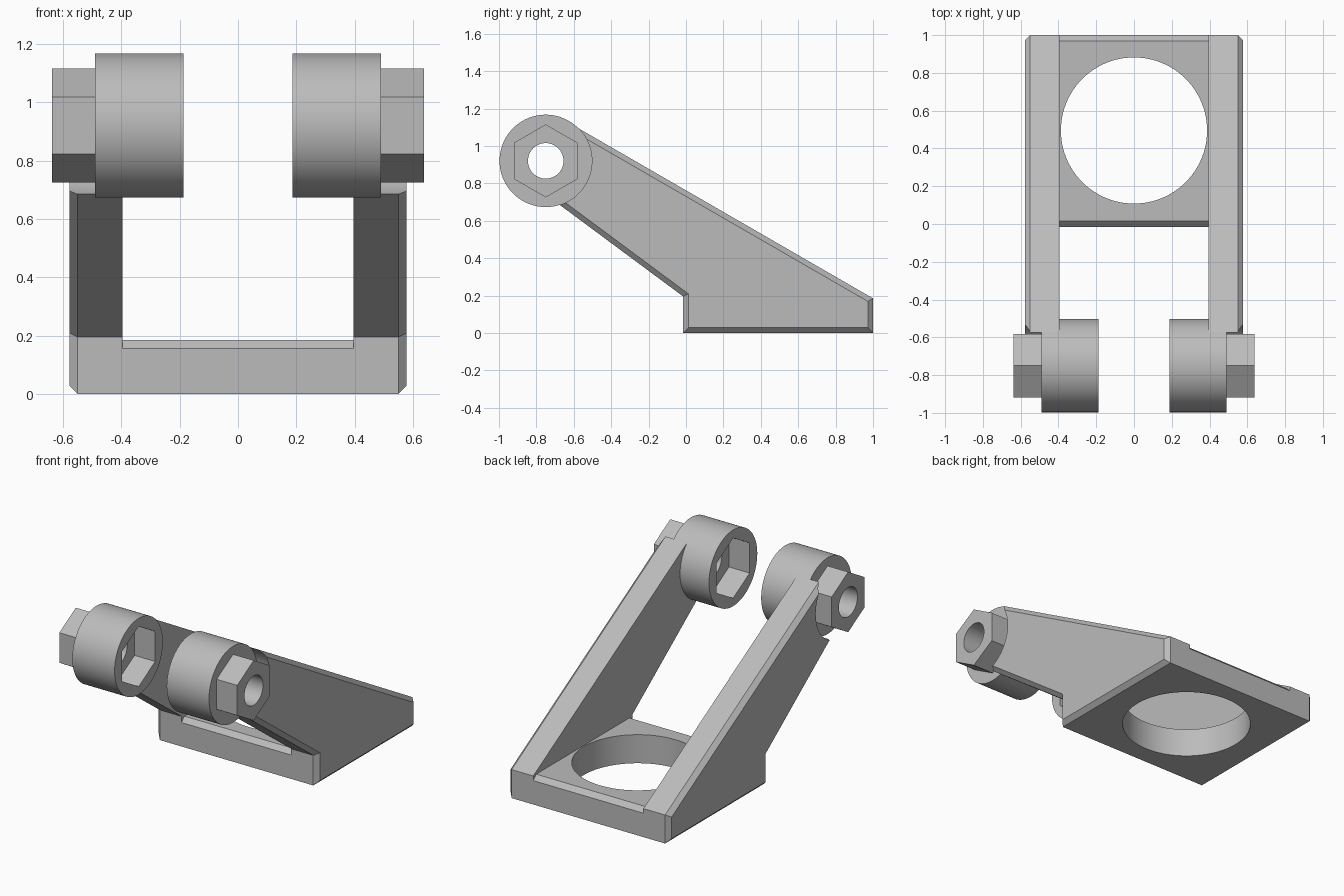
import bpy, bmesh, math

cube = bpy.data.objects.get("Cube")
if cube:
    bpy.data.objects.remove(cube, do_unlink=True)

grey = bpy.data.materials.new("plain grey")
grey.use_nodes = True
COLOUR = (0.5, 0.5, 0.5, 1)
grey.diffuse_color = COLOUR
grey.node_tree.nodes["Principled BSDF"].inputs["Base Color"].default_value = COLOUR

PIVOT_Y, PIVOT_Z = -0.75, 0.92
BOSS_R, BOSS_END = 0.247, 0.49
CHAMFER = 0.028


def loft(name, sections):
    """Solid through (x, [(y, z), ...]) cross-sections."""
    bm = bmesh.new()
    rings = [[bm.verts.new((x, y, z)) for y, z in pts] for x, pts in sections]
    n = len(rings[0])
    for a, b in zip(rings, rings[1:]):
        for i in range(n):
            j = (i + 1) % n
            bm.faces.new((a[i], a[j], b[j], b[i]))
    bm.faces.new(rings[0])
    bm.faces.new(rings[-1])
    bmesh.ops.recalc_face_normals(bm, faces=bm.faces)
    mesh = bpy.data.meshes.new(name)
    bm.to_mesh(mesh)
    bm.free()
    mesh.materials.append(grey)
    obj = bpy.data.objects.new(name, mesh)
    bpy.context.collection.objects.link(obj)
    return obj


def ring(sides, radius):
    """Regular polygon around the pivot, first corner pointing up."""
    step = 2 * math.pi / sides
    return [(PIVOT_Y - radius * math.sin(i * step),
             PIVOT_Z + radius * math.cos(i * step)) for i in range(sides)]


def inset(pts, d):
    """Move every edge of a counter-clockwise outline inwards by d."""
    out = []
    for i, (y, z) in enumerate(pts):
        py, pz = pts[i - 1]
        ny, nz = pts[(i + 1) % len(pts)]
        la, lb = math.hypot(y - py, z - pz), math.hypot(ny - y, nz - z)
        a = ((pz - z) / la, (y - py) / la)
        b = ((z - nz) / lb, (ny - y) / lb)
        k = d / (1 + a[0] * b[0] + a[1] * b[1])
        out.append((y + k * (a[0] + b[0]), z + k * (a[1] + b[1])))
    return out


def activate(obj):
    bpy.ops.object.select_all(action='DESELECT')
    obj.select_set(True)
    bpy.context.view_layer.objects.active = obj


def boolean(obj, tool, operation='DIFFERENCE'):
    mod = obj.modifiers.new("Boolean", 'BOOLEAN')
    mod.operation, mod.object, mod.solver = operation, tool, 'EXACT'
    activate(obj)
    bpy.ops.object.modifier_apply(modifier=mod.name)
    bpy.data.objects.remove(tool, do_unlink=True)


def smooth(obj):
    activate(obj)
    bpy.ops.object.shade_smooth_by_angle(angle=math.radians(25))


# Base plate with chamfered upper ends and a large round opening
plate_outline = [(-0.015, 0), (1, 0), (1, 0.155), (0.97, 0.185),
                 (0.015, 0.185), (-0.015, 0.155)]
plate = loft("base_plate", [(-0.395, plate_outline), (0.395, plate_outline)])
bpy.ops.mesh.primitive_cylinder_add(vertices=96, radius=0.387, depth=1,
                                    location=(0, 0.495, 0))
boolean(plate, bpy.context.object)
smooth(plate)

# Side arm outline, ending inside the round boss
arm_outline = [(-0.015, 0), (1, 0), (1, 0.185), (-0.6265, 1.124),
               (-0.6, 0.95), (-0.7, 0.703), (-0.015, 0.195)]

for side, s in (("left", 1), ("right", -1)):
    # Arm with chamfered outer rim and round clearance around the nut
    arm = loft(side + "_arm", [(s * 0.395, arm_outline),
                               (s * (0.578 - CHAMFER), arm_outline),
                               (s * 0.578, inset(arm_outline, CHAMFER))])
    disc = ring(96, BOSS_R)
    boolean(arm, loft("clearance", [(s * (BOSS_END - 0.003), disc), (s * 0.7, disc)]))
    smooth(arm)

    # Boss and hexagonal outer end, with hexagonal pocket and bolt hole
    boss = loft(side + "_boss", [(s * 0.187, disc), (s * BOSS_END, disc)])
    hexagon = ring(6, 0.195)
    boolean(boss, loft("hex_end", [(s * 0.45, hexagon), (s * 0.638, hexagon)]), 'UNION')
    boolean(boss, loft("pocket", [(s * 0.1, hexagon), (s * 0.335, hexagon)]))
    hole = ring(48, 0.095)
    boolean(boss, loft("bolt_hole", [(s * 0.1, hole), (s * 0.8, hole)]))
    smooth(boss)
